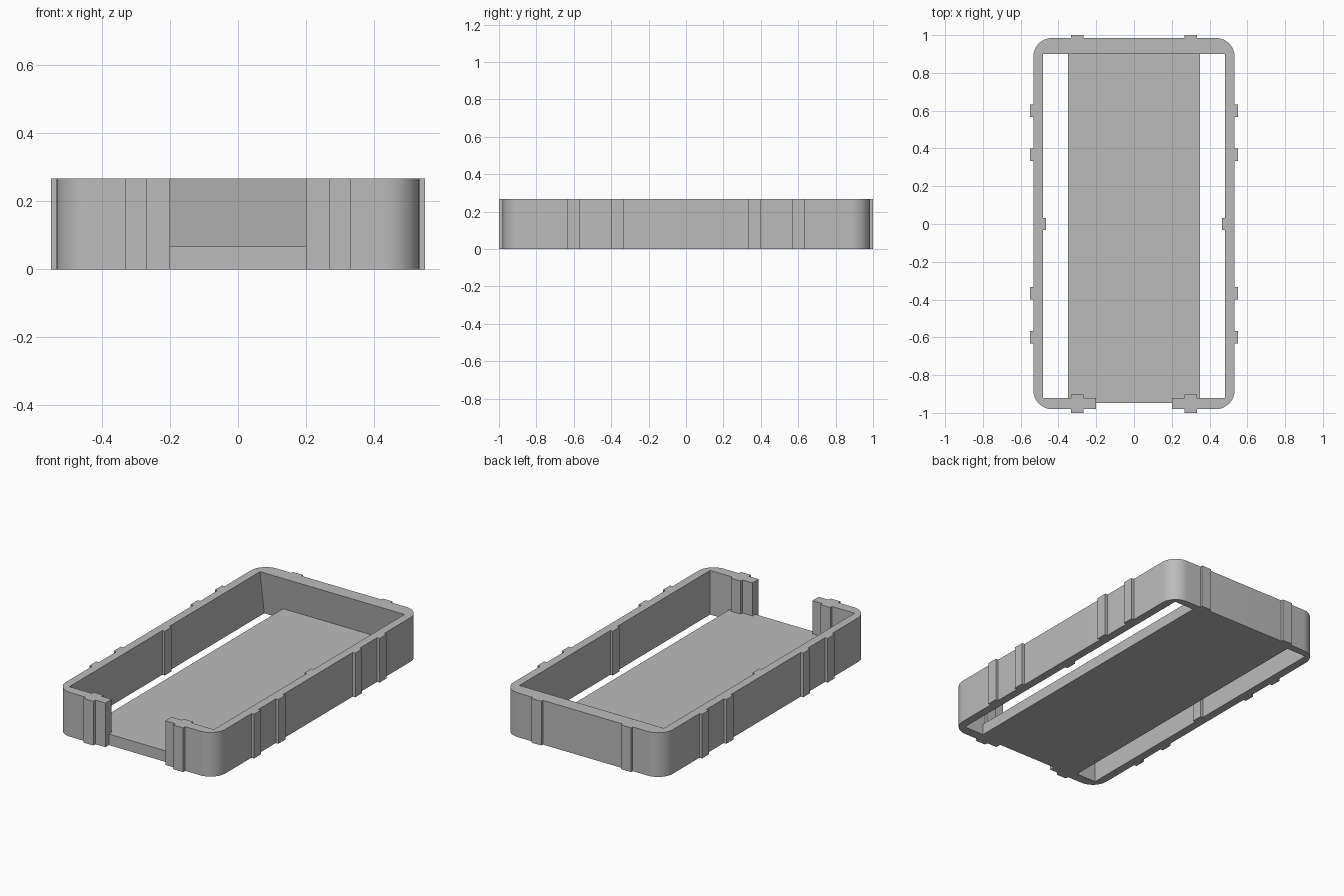
import bpy, bmesh, math
from mathutils import Vector

cube = bpy.data.objects.get("Cube")
if cube:
    bpy.data.objects.remove(cube, do_unlink=True)

grey = bpy.data.materials.new("plain grey")
grey.use_nodes = True
colour = (0.5, 0.5, 0.5, 1)
grey.diffuse_color = colour
grey.node_tree.nodes["Principled BSDF"].inputs["Base Color"].default_value = colour

HEIGHT = 0.267


def prism(name, outline, height):
    """Extrude a flat outline upward from the ground."""
    bm = bmesh.new()
    face = bm.faces.new([bm.verts.new((x, y, 0)) for x, y in outline])
    out = bmesh.ops.extrude_face_region(bm, geom=[face])
    top = [v for v in out["geom"] if isinstance(v, bmesh.types.BMVert)]
    bmesh.ops.translate(bm, verts=top, vec=Vector((0, 0, height)))
    bmesh.ops.recalc_face_normals(bm, faces=bm.faces)
    mesh = bpy.data.meshes.new(name)
    bm.to_mesh(mesh)
    bm.free()
    mesh.materials.append(grey)
    obj = bpy.data.objects.new(name, mesh)
    bpy.context.collection.objects.link(obj)
    return obj


def box(name, x0, x1, y0, y1, height=HEIGHT):
    return prism(name, [(x0, y0), (x1, y0), (x1, y1), (x0, y1)], height)


def corner(cx, cy, start, radius=0.1, steps=12):
    angles = [math.radians(start + 90 * i / steps) for i in range(steps + 1)]
    return [(cx + radius * math.cos(a), cy + radius * math.sin(a)) for a in angles]


# Wall: rounded outside, square inside, open at the front
half = [(0.2, -0.92), (0.2, -0.98)] + corner(0.433, -0.88, -90) + corner(0.433, 0.885, 0)
inner = [(0.483, 0.9), (0.483, -0.92)]
outline = half + [(-x, y) for x, y in reversed(half)]
outline += [(-x, y) for x, y in reversed(inner)] + inner
wall = prism("wall", outline, HEIGHT)

# Back wall leans outward toward its foot on the inside
for v in wall.data.vertices:
    if abs(v.co.y - 0.9) < 0.001 and abs(abs(v.co.x) - 0.483) < 0.001 and v.co.z < 0.01:
        v.co.y = 0.94
bpy.context.view_layer.objects.active = wall
wall.select_set(True)
bpy.ops.object.shade_smooth_by_angle(angle=math.radians(30))

# Floor panel
box("floor", -0.35, 0.35, -0.947, 0.945, 0.067)

# Ribs, mirrored left and right
for side, label in ((1, "left"), (-1, "right")):
    for i, y in enumerate((-0.6, -0.367, 0.367, 0.6)):
        box(f"{label}_side_rib_{i + 1}", side * 0.525, side * 0.55, y - 0.033, y + 0.033)
    box(f"{label}_inner_rib", side * 0.467, side * 0.49, -0.033, 0.033)
    box(f"{label}_front_rib", side * 0.267, side * 0.333, -1, -0.903)
    box(f"{label}_back_rib", side * 0.267, side * 0.333, 0.975, 1)
